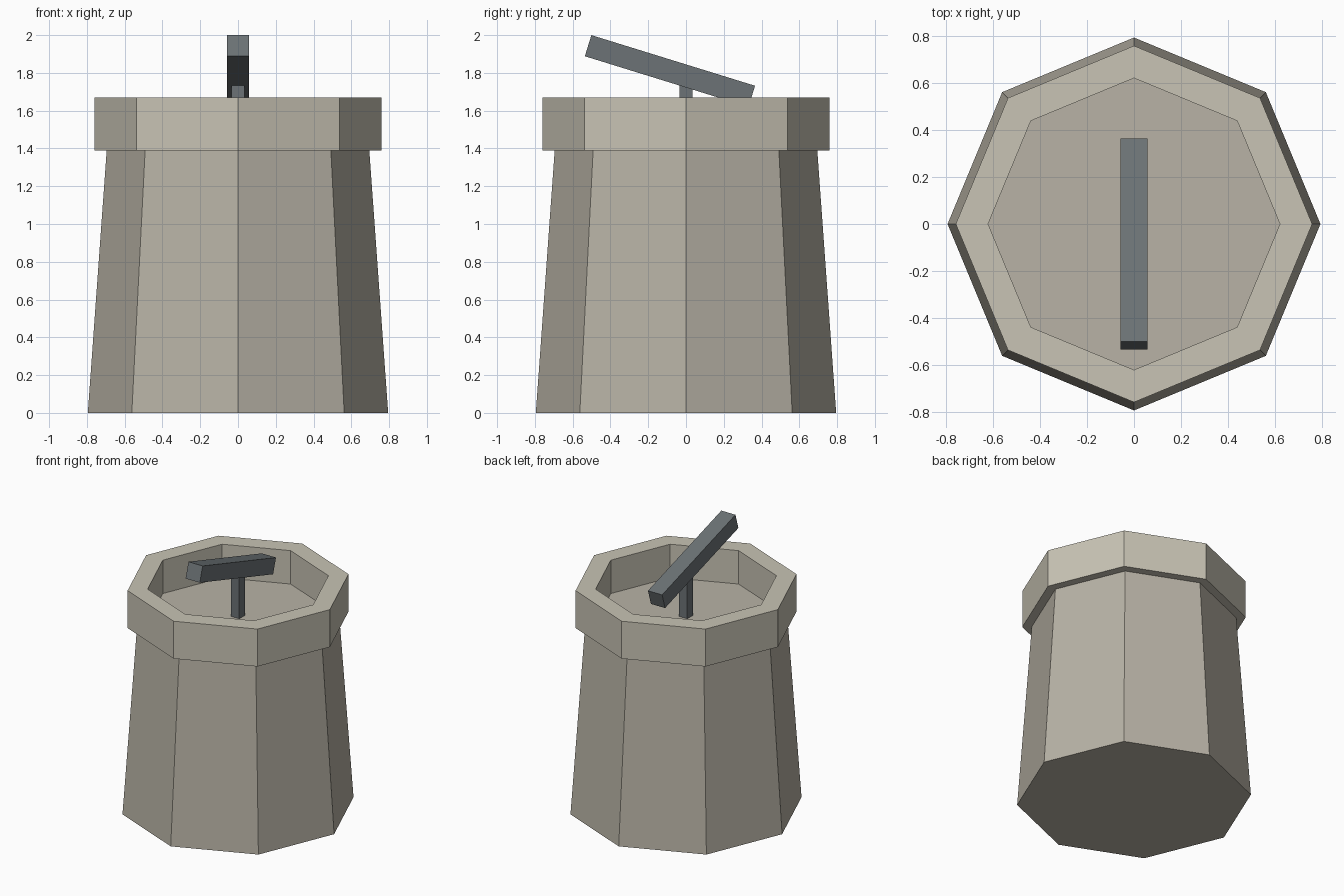
import bpy, bmesh, math

if "Cube" in bpy.data.objects:
    bpy.data.objects.remove(bpy.data.objects["Cube"])

SIDES = 8


def material(name, rgb):
    m = bpy.data.materials.new(name)
    m.diffuse_color = (*rgb, 1)
    m.use_nodes = True
    m.node_tree.nodes["Principled BSDF"].inputs["Base Color"].default_value = m.diffuse_color
    return m


stone = material("stone", (0.48, 0.45, 0.38))
pale_stone = material("pale_stone", (0.58, 0.55, 0.46))
iron = material("iron", (0.15, 0.17, 0.18))


def finish(name, bm, mat):
    bmesh.ops.recalc_face_normals(bm, faces=bm.faces)
    mesh = bpy.data.meshes.new(name)
    bm.to_mesh(mesh)
    bm.free()
    mesh.materials.append(mat)
    ob = bpy.data.objects.new(name, mesh)
    bpy.context.collection.objects.link(ob)
    return ob


def lathe(name, profile, mat, closed=False):
    """Octagonal solid from (radius, z) points; closed=True makes a ring."""
    bm = bmesh.new()
    rings = []
    for r, z in profile:
        angles = [2 * math.pi * i / SIDES for i in range(SIDES)]
        rings.append([bm.verts.new((r * math.cos(a), r * math.sin(a), z)) for a in angles])
    pairs = list(zip(rings, rings[1:]))
    if closed:
        pairs.append((rings[-1], rings[0]))
    else:
        bm.faces.new(rings[0])
        bm.faces.new(rings[-1])
    for a, b in pairs:
        for i in range(SIDES):
            j = (i + 1) % SIDES
            bm.faces.new((a[i], a[j], b[j], b[i]))
    return finish(name, bm, mat)


def box(name, size, centre, mat, tilt=0):
    bm = bmesh.new()
    bmesh.ops.create_cube(bm, size=1)
    bmesh.ops.scale(bm, vec=size, verts=bm.verts)
    ob = finish(name, bm, mat)
    ob.location = centre
    ob.rotation_euler.x = tilt
    return ob


# Tapered tower; its top cap is the floor inside the parapet
lathe("tower_body", [(0.795, 0), (0.693, 1.42)], stone)

# Raised octagonal rim
lathe("parapet", [(0.76, 1.39), (0.76, 1.67), (0.622, 1.67), (0.622, 1.39)], pale_stone, closed=True)

# Square post carrying the tilted barrel
box("post", (0.068, 0.068, 0.38), (0, 0, 1.60), iron)
box("barrel", (0.117, 0.907, 0.117), (0, -0.085, 1.81), iron, tilt=-0.3)
